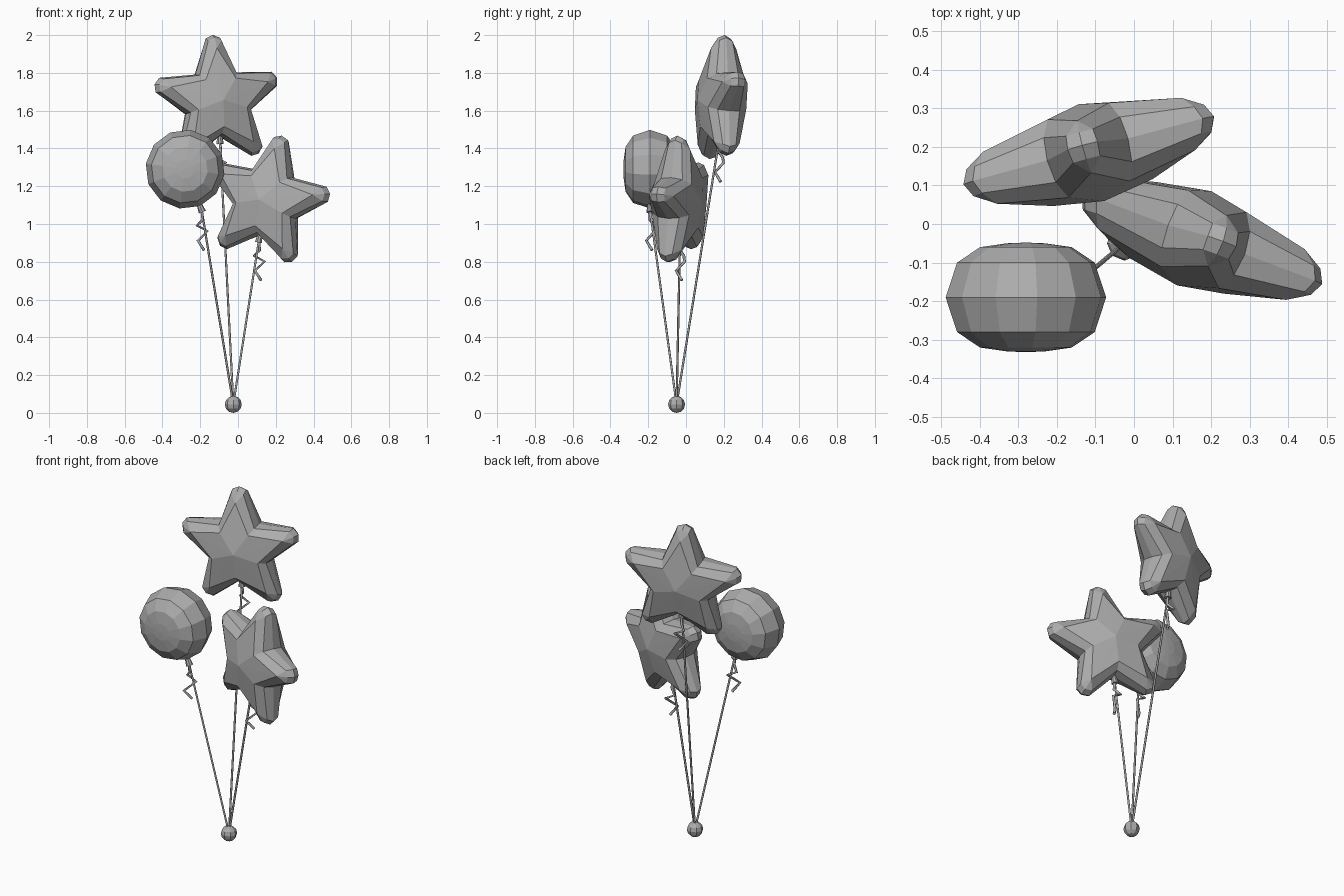
import bpy, bmesh, math
from mathutils import Matrix, Vector

if "Cube" in bpy.data.objects:
    bpy.data.objects.remove(bpy.data.objects["Cube"], do_unlink=True)

# Single flat colour
grey = bpy.data.materials.new("plain grey")
grey.use_nodes = True
GREY = (0.42, 0.42, 0.42, 1)
grey.diffuse_color = GREY
grey.node_tree.nodes["Principled BSDF"].inputs["Base Color"].default_value = GREY


def add_object(name, data, matrix=None):
    data.materials.append(grey)
    obj = bpy.data.objects.new(name, data)
    if matrix is not None:
        obj.matrix_world = matrix
    bpy.context.collection.objects.link(obj)
    return obj


def add_mesh(name, bm, matrix):
    bmesh.ops.remove_doubles(bm, verts=bm.verts, dist=0.0005)
    bmesh.ops.recalc_face_normals(bm, faces=bm.faces)
    mesh = bpy.data.meshes.new(name)
    bm.to_mesh(mesh)
    bm.free()
    return add_object(name, mesh, matrix)


def skin(rings, poles):
    """Bridge closed rings and fan each end to a pole."""
    bm = bmesh.new()
    loops = [[bm.verts.new(p) for p in ring] for ring in rings]
    n = len(loops[0])
    for a, b in zip(loops, loops[1:]):
        for i in range(n):
            j = (i + 1) % n
            bm.faces.new((a[i], a[j], b[j], b[i]))
    for loop, pole in zip((loops[0], loops[-1]), poles):
        tip = bm.verts.new(pole)
        for i in range(n):
            bm.faces.new((loop[i], loop[(i + 1) % n], tip))
    return bm


def star_ring(side, tip, half_width, valley, tip_depth, valley_depth):
    """Star outline with blunt three-point tips, lying across the y axis."""
    ring = []
    for arm in range(5):
        turn = Matrix.Rotation(math.tau * arm / 5, 4, 'Y')
        shoulder = tip - 0.4 * half_width
        dip = math.pi / 5
        for x, z, depth in ((-half_width, shoulder, tip_depth),
                            (0, tip, tip_depth),
                            (half_width, shoulder, tip_depth),
                            (valley * math.sin(dip), valley * math.cos(dip), valley_depth)):
            ring.append(turn @ Vector((x, side * depth, z)))
    return ring


def star_balloon():
    face = (0.28, 0.0, 0.14, 0.07, 0.105)
    bevel = (0.336, 0.036, 0.174, 0.036, 0.06)
    seam = (0.354, 0.04, 0.185, 0.0, 0.0)
    rings = [star_ring(s, *layer) for s, layer in
             ((-1, face), (-1, bevel), (1, seam), (1, bevel), (1, face))]
    return skin(rings, ((0, -0.13, 0), (0, 0.13, 0)))


def round_balloon():
    half = [(0.14, 0.05), (0.13, 0.12), (0.09, 0.18)]
    profile = [(-y, r) for y, r in half] + [(0, 0.21)] + half[::-1]
    rings = [[(r * math.cos(math.tau * i / 12), y, r * math.sin(math.tau * i / 12))
              for i in range(12)] for y, r in profile]
    return skin(rings, ((0, -0.142, 0), (0, 0.142, 0)))


def tube(name, points, radius):
    curve = bpy.data.curves.new(name, 'CURVE')
    curve.dimensions = '3D'
    curve.bevel_depth = radius
    curve.bevel_resolution = 1
    curve.use_fill_caps = True
    line = curve.splines.new('POLY')
    line.points.add(len(points) - 1)
    for p, co in zip(line.points, points):
        p.co = (*co, 1)
    return add_object(name, curve)


# Weight that gathers the strings
weight_at = Vector((-0.025, -0.05, 0.045))
bm = bmesh.new()
bmesh.ops.create_uvsphere(bm, u_segments=8, v_segments=6, radius=0.045)
add_mesh("weight", bm, Matrix.Translation(weight_at))

CURL = [(0, 0, 0), (0.005, 0, -0.05), (-0.025, 0.02, -0.08),
        (0.03, 0.025, -0.11), (-0.02, -0.02, -0.16), (0.012, 0.01, -0.21)]

# Balloons: name, shape, centre, yaw / pitch / roll in degrees, distance to the neck
balloons = [
    ("top_star", star_balloon, (-0.11, 0.185, 1.648), (15, -4, -3), 0.18),
    ("side_star", star_balloon, (0.156, -0.037, 1.122), (-20, -3, 12), 0.18),
    ("round", round_balloon, (-0.28, -0.19, 1.29), (0, 0, -22), 0.2),
]
for name, shape, centre, (yaw, pitch, roll), neck in balloons:
    place = (Matrix.Translation(centre)
             @ Matrix.Rotation(math.radians(yaw), 4, 'Z')
             @ Matrix.Rotation(math.radians(pitch), 4, 'X')
             @ Matrix.Rotation(math.radians(roll), 4, 'Y'))
    add_mesh(name + "_balloon", shape(), place)

    # Flared neck under the balloon
    bm = bmesh.new()
    bmesh.ops.create_cone(bm, cap_ends=True, segments=8, radius1=0.02,
                          radius2=0.013, depth=0.05)
    add_mesh(name + "_neck", bm, place @ Matrix.Translation((0, 0, -neck - 0.02)))

    # Long string and loose curled ribbon
    knot = place @ Vector((0, 0, -neck - 0.035))
    tube(name + "_string", [weight_at, knot], 0.006)
    tube(name + "_ribbon", [knot + Vector(c) for c in CURL], 0.008)
